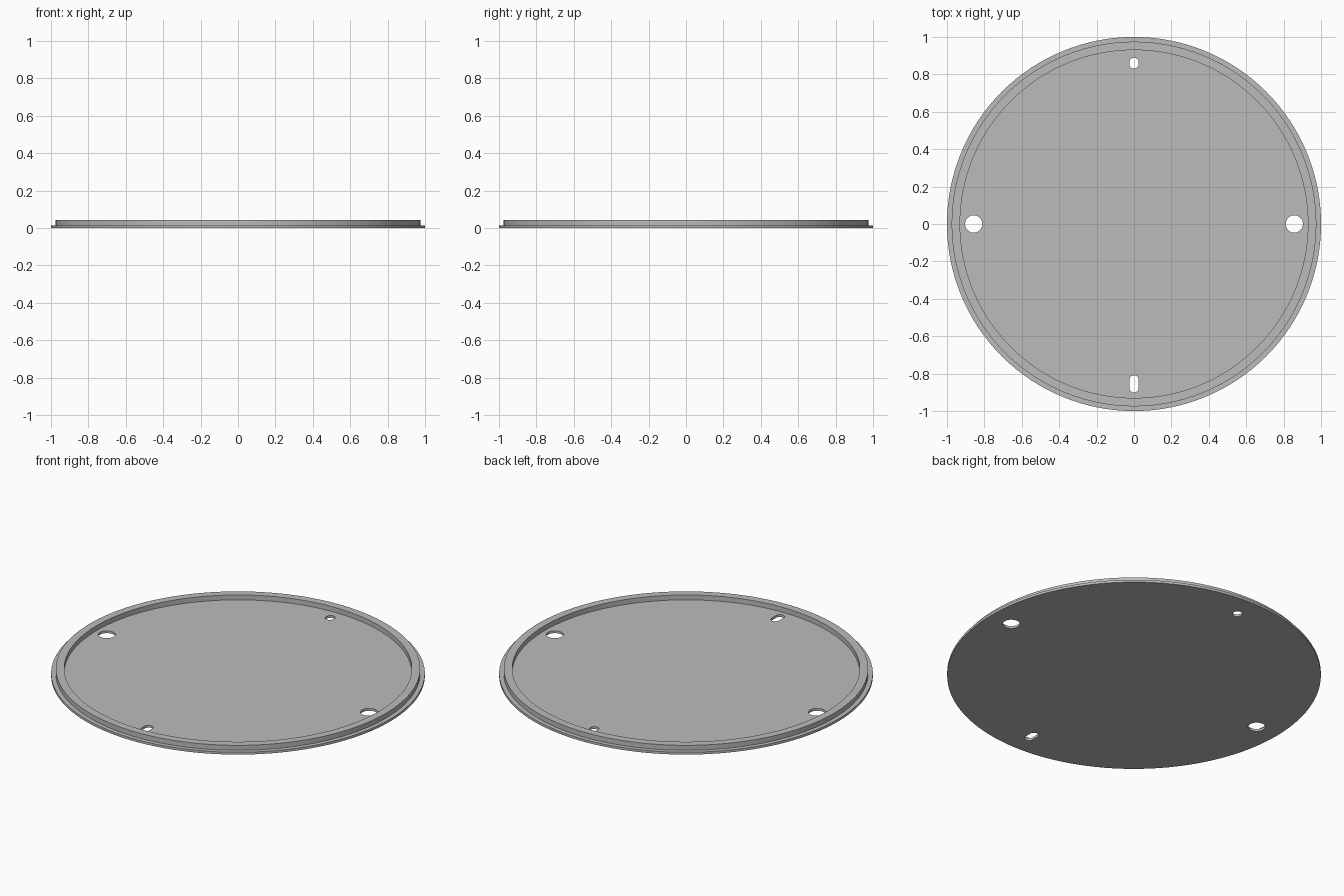
import bpy, bmesh, math

cube = bpy.data.objects.get("Cube")
if cube:
    bpy.data.objects.remove(cube, do_unlink=True)

SEGMENTS = 128
HEIGHT, STEP = 0.043, 0.014

grey = bpy.data.materials.new("plain grey")
grey.use_nodes = True
colour = (0.5, 0.5, 0.5, 1)
grey.diffuse_color = colour
grey.node_tree.nodes["Principled BSDF"].inputs["Base Color"].default_value = colour


def make_object(name, bm):
    bmesh.ops.recalc_face_normals(bm, faces=bm.faces)
    mesh = bpy.data.meshes.new(name)
    bm.to_mesh(mesh)
    bm.free()
    mesh.materials.append(grey)
    obj = bpy.data.objects.new(name, mesh)
    bpy.context.collection.objects.link(obj)
    return obj


def stack_loops(bm, loops):
    """Bridge successive point loops and cap both ends."""
    rings = [[bm.verts.new(p) for p in loop] for loop in loops]
    for a, b in zip(rings, rings[1:]):
        for i in range(len(a)):
            j = (i + 1) % len(a)
            bm.faces.new((a[i], a[j], b[j], b[i]))
    bm.faces.new(rings[0])
    bm.faces.new(rings[-1])


def circle(radius, z):
    angles = (math.tau * i / SEGMENTS for i in range(SEGMENTS))
    return [(radius * math.cos(a), radius * math.sin(a), z) for a in angles]


def slot(x, y, radius, stretch, z, n=16):
    """Round outline whose halves are pulled apart along y."""
    points = []
    for side in (1, -1):
        for i in range(n + 1):
            a = math.pi * i / n
            points.append((x + side * radius * math.cos(a),
                           y + side * (radius * math.sin(a) + stretch), z))
    return points


# Lid: flange, raised rim and recessed floor
bm = bmesh.new()
profile = [(1, 0), (1, STEP), (0.975, STEP), (0.975, HEIGHT),
           (0.93, HEIGHT), (0.93, STEP)]
stack_loops(bm, [circle(r, z) for r, z in profile])
lid = make_object("round_lid", bm)

# Cutters: two round holes, a short slot at the back, a long slot at the front
bm = bmesh.new()
holes = [(-0.857, 0, 0.046, 0.0005), (0.857, 0, 0.046, 0.0005),
         (0, 0.86, 0.025, 0.004), (0, -0.855, 0.025, 0.021)]
for hole in holes:
    stack_loops(bm, [slot(*hole, z) for z in (-0.1, 0.1)])
cutter = make_object("hole_cutter", bm)
cutter.hide_render = True

cut = lid.modifiers.new("holes", "BOOLEAN")
cut.operation = "DIFFERENCE"
cut.solver = "EXACT"
cut.object = cutter

bpy.ops.object.select_all(action="DESELECT")
lid.select_set(True)
bpy.context.view_layer.objects.active = lid
bpy.ops.object.modifier_apply(modifier=cut.name)
bpy.data.objects.remove(cutter, do_unlink=True)
bpy.ops.object.shade_smooth_by_angle(angle=math.radians(30))
